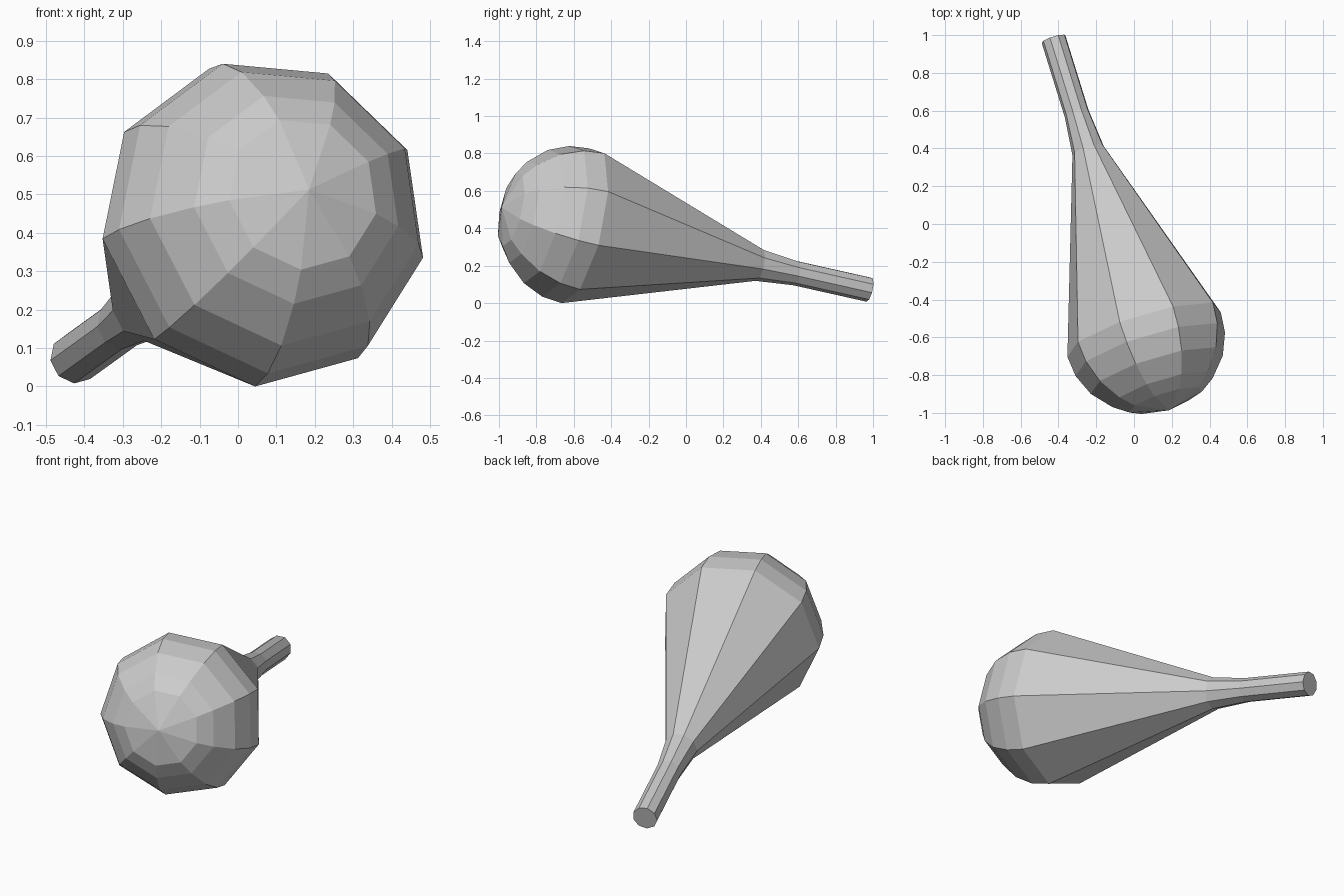
import bpy, bmesh, math
from mathutils import Vector

if "Cube" in bpy.data.objects:
    bpy.data.objects.remove(bpy.data.objects["Cube"])

# Axis of the shaker: dome pole at the front, handle end at the back
pole = Vector((0.185, -0.986, 0.515))
end = Vector((-0.425, 0.979, 0.075))
axis = (end - pole).normalized()
up = (Vector((0, 0, 1)) - axis * axis.z).normalized()
right = axis.cross(up)
if right.x < 0:
    right = -right

# (distance along the axis, radius): dome, cone, neck, handle
profile = [(0.055, 0.203), (0.112, 0.282), (0.217, 0.371), (0.335, 0.42),
           (0.447, 0.431), (1.475, 0.088), (1.685, 0.067),
           ((end - pole).length, 0.067)]
SIDES = 9
START = math.radians(104.8)


def add_ring(bm, t, r):
    ring = []
    for i in range(SIDES):
        a = START + i * math.tau / SIDES
        ring.append(bm.verts.new(pole + axis * t + (right * math.cos(a) + up * math.sin(a)) * r))
    return ring


bm = bmesh.new()
tip = bm.verts.new(pole)
rings = [add_ring(bm, t, r) for t, r in profile]

# Dome fan, side strips and flat handle cap
for i in range(SIDES):
    j = (i + 1) % SIDES
    bm.faces.new((tip, rings[0][i], rings[0][j]))
    for a, b in zip(rings, rings[1:]):
        bm.faces.new((a[i], b[i], b[j], a[j]))
bm.faces.new(rings[-1])
bmesh.ops.recalc_face_normals(bm, faces=bm.faces)

# Set the lowest corner on the ground
low = min(v.co.z for v in bm.verts)
bmesh.ops.translate(bm, verts=bm.verts, vec=(0, 0, -low))

mesh = bpy.data.meshes.new("maraca")
bm.to_mesh(mesh)
bm.free()
bpy.context.collection.objects.link(bpy.data.objects.new("maraca", mesh))
